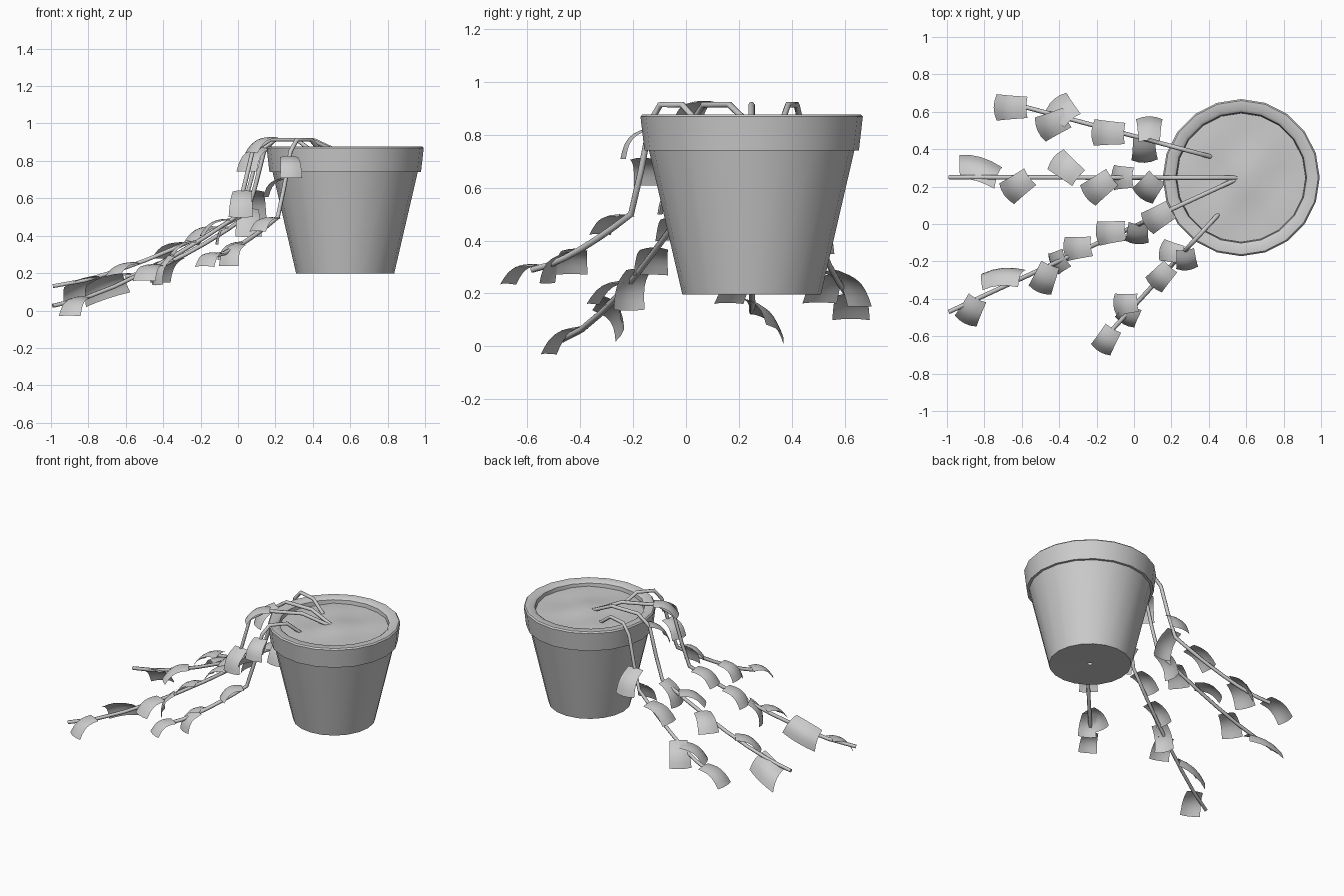
import bpy, bmesh, math
from mathutils import Vector as V

if "Cube" in bpy.data.objects:
    bpy.data.objects.remove(bpy.data.objects["Cube"])

CX, CY, SEG = 0.573, 0.248, 20


def finish(name, bm, angle=40):
    bmesh.ops.recalc_face_normals(bm, faces=bm.faces)
    me = bpy.data.meshes.new(name)
    bm.to_mesh(me)
    bm.free()
    ob = bpy.data.objects.new(name, me)
    bpy.context.collection.objects.link(ob)
    bpy.ops.object.select_all(action='DESELECT')
    ob.select_set(True)
    bpy.context.view_layer.objects.active = ob
    bpy.ops.object.shade_smooth_by_angle(angle=math.radians(angle))


def lathe(name, profile, cap=False, wave=0.0):
    bm = bmesh.new()
    rings = []
    for r, z in profile:
        ring = []
        for i in range(SEG):
            a = 2 * math.pi * i / SEG
            x, y = r * math.cos(a), r * math.sin(a)
            dz = wave * math.sin(17 * x + 1) * math.cos(14 * y)
            ring.append(bm.verts.new((CX + x, CY + y, z + dz)))
        rings.append(ring)
    for a, b in zip(rings, rings[1:]):
        for i in range(SEG):
            j = (i + 1) % SEG
            bm.faces.new((a[i], a[j], b[j], b[i]))
    if cap:
        bm.faces.new(rings[-1])
    finish(name, bm)


def leaf(name, p, q, width, side=None):
    # arched sheet from base p to tip q; side overrides the width direction
    d = q - p
    w = V(side).normalized() if side else V((-d.y, d.x, 0)).normalized()
    n = d.cross(w).normalized()
    n = -n if n.z < 0 else n
    bm = bmesh.new()
    nu, nv = 6, 4
    grid = []
    for i in range(nu + 1):
        t = i / nu
        row = []
        for j in range(nv + 1):
            s = j / nv - .5
            c = p + d * (t + t * (.25 - s * s) / 4) + w * (s * width * (.8 + .2 * t))
            c += n * (.03 * math.sin(math.pi * t) - width * s * s / 3)
            row.append(bm.verts.new(c))
        grid.append(row)
    for a, b in zip(grid, grid[1:]):
        for j in range(nv):
            bm.faces.new((a[j], a[j + 1], b[j + 1], b[j]))
    finish(name, bm, 60)


def vine(name, start, end, rim, end_z, size, leaves):
    # stem climbs over the rim, drops, then sweeps outward to its end
    a, b = V(start), V(end)
    total = (b - a).length
    u = (b - a) / total
    prof = [(0, .84), (rim * .35, .913), (rim * .8, .913), (rim, .85), (rim + .05, .66)]
    foot = rim + .1
    for i in range(7):
        t = i / 6
        prof.append((foot + (total - foot) * t, end_z + (.5 - end_z) * (1 - t) ** 1.4))

    def at(d):
        for (d0, z0), (d1, z1) in zip(prof, prof[1:]):
            if d <= d1:
                break
        p = a + u * d
        return V((p.x, p.y, z0 + (z1 - z0) * (d - d0) / (d1 - d0)))

    cu = bpy.data.curves.new("stem_" + name, 'CURVE')
    cu.dimensions = '3D'
    cu.bevel_depth = 0.012
    cu.bevel_resolution = 1
    cu.use_fill_caps = True
    sp = cu.splines.new('POLY')
    sp.points.add(len(prof) - 1)
    for pt, (d, z) in zip(sp.points, prof):
        pt.co = (*(a + u * d), z, 1)
    bpy.context.collection.objects.link(bpy.data.objects.new("stem_" + name, cu))

    # leaves: distance along stem, turn from stem heading, downward pitch
    heading = math.atan2(u.y, u.x)
    for i, (d, turn, pitch) in enumerate(leaves):
        h, e = heading + math.radians(turn), math.radians(pitch)
        way = V((math.cos(h) * math.cos(e), math.sin(h) * math.cos(e), -math.sin(e)))
        p = at(d) + V((0, 0, .015))
        leaf(f"leaf_{name}_{i + 1}", p, p + way * size * .94, .03 + .56 * size)


# pot with a rolled rim and a small drain hole
lathe("pot", [(.012, .2), (.262, .197), (.388, .74), (.405, .74), (.42, .868),
              (.412, .877), (.365, .877), (.35, .865), (.342, .8)])
# slightly lumpy soil
lathe("soil", [(.345 - .06 * i, .84 + .002 * i) for i in range(6)], True, .008)

# four trailing vines
vine("back", (.41, .36), (-.6, .63), .28, .18, .2,
     [(.34, -75, 50), (.37, 107, 50), (.48, 13, 29), (.77, -35, 44), (.8, 39, 33), (1.02, 15, 29)])
vine("middle", (.56, .247), (-.99, .25), .45, .13, .19,
     [(.44, 53, 43), (.57, 0, 54), (.68, 37, 24), (.86, -39, 27), (1.12, 36, 30)])
vine("front", (.55, .24), (-.99, -.47), .52, .025, .18,
     [(.39, 6, 27), (.58, 60, 54), (.66, -19, 30), (.86, -19, 35), (1.01, 2, 62), (1.1, 43, 29), (1.53, 38, 35)])
vine("side", (.45, .05), (-.13, -.58), .25, .29, .16,
     [(.26, 49, 48), (.29, -61, 41), (.38, 0, 27), (.64, -42, 37), (.67, 13, 48), (.83, 12, 27)])

# two large leaves draped sideways near the stem ends
leaf("leaf_front_drape", V((-.72, -.33, .18)), V((-.7, -.24, .07)), .25, (.24, .02, .08))
leaf("leaf_middle_drape", V((-.84, .23, .17)), V((-.82, .35, .06)), .25, (.24, -.07, .08))
